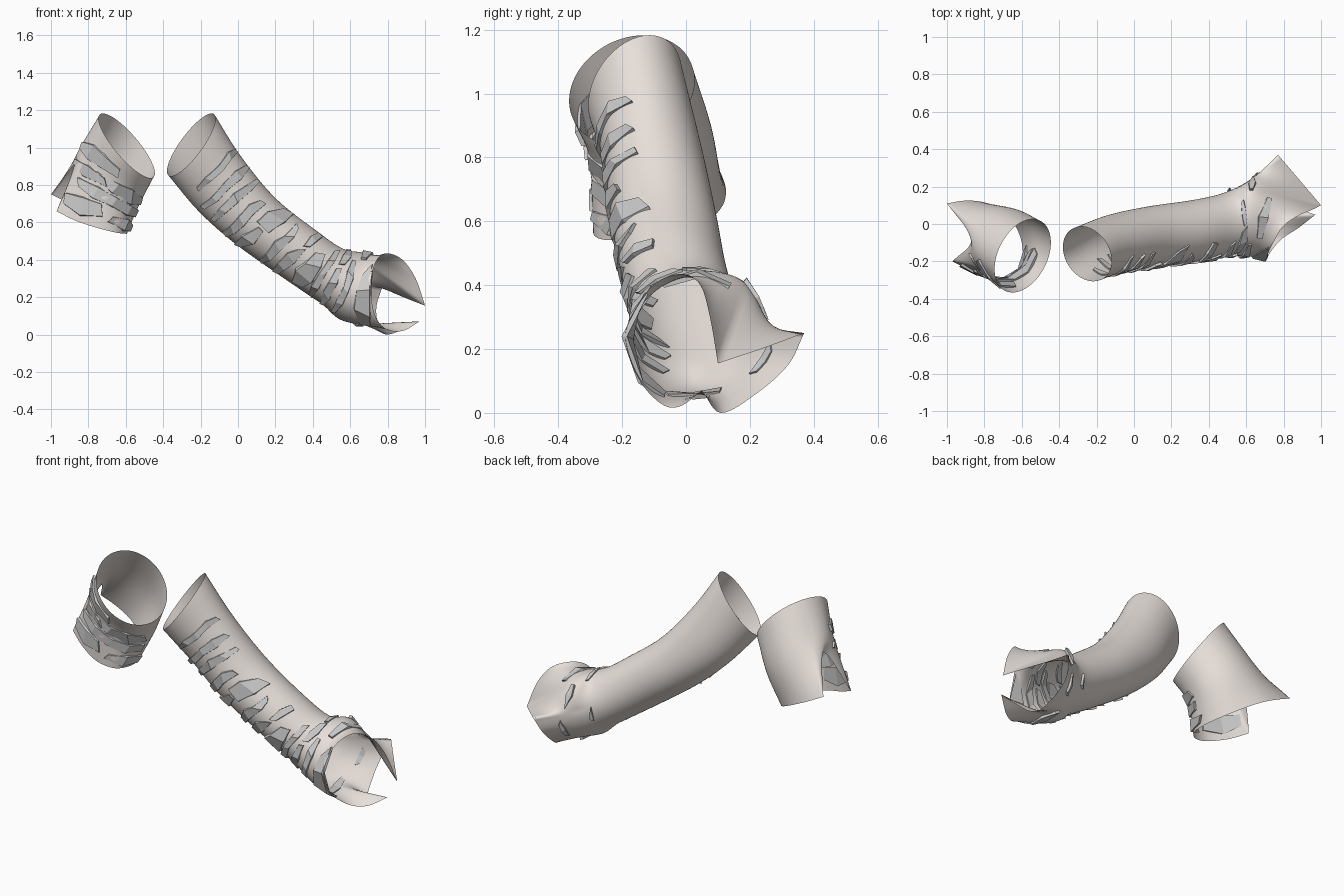
import bpy, bmesh, math, random
from mathutils import Vector as V

if "Cube" in bpy.data.objects:
    bpy.data.objects.remove(bpy.data.objects["Cube"])

random.seed(4)


def catmull(p0, p1, p2, p3, t):
    return 0.5 * (2 * p1 + (p2 - p0) * t + (2 * p0 - 5 * p1 + 4 * p2 - p3) * t * t
                  + (3 * p1 - p0 - 3 * p2 + p3) * t ** 3)


def ellipse(c, front, side):
    c, front, side = V(c), V(front), V(side)
    return lambda a: c + front * math.cos(a) + side * math.sin(a)


def rim(pts, corners):
    """Closed curve through evenly spread points, sharp at the corner indices."""
    pts = [V(p) for p in pts]
    n = len(pts)

    def f(a):
        u = (a / math.tau % 1) * n
        i = int(u + 1e-6) % n
        p0, p1, p2, p3 = [pts[(i + k) % n] for k in (-1, 0, 1, 2)]
        if i in corners:
            p0 = 2 * p1 - p2
        if (i + 1) % n in corners:
            p3 = 2 * p2 - p1
        return catmull(p0, p1, p2, p3, max(0, u - int(u + 1e-6)))
    return f


def surface(rings):
    """Smooth loft through the rings: point at (s, angle)."""
    m = len(rings) - 1

    def f(s, a):
        s = min(max(s, 0), m)
        i = min(int(s), m - 1)
        p1, p2 = rings[i](a), rings[i + 1](a)
        p0 = rings[i - 1](a) if i > 0 else 2 * p1 - p2
        p3 = rings[i + 2](a) if i + 2 <= m else 2 * p2 - p1
        return catmull(p0, p1, p2, p3, s - i)
    return f


def add_object(name, bm):
    bmesh.ops.recalc_face_normals(bm, faces=bm.faces)
    me = bpy.data.meshes.new(name)
    bm.to_mesh(me)
    bm.free()
    ob = bpy.data.objects.new(name, me)
    bpy.context.collection.objects.link(ob)
    return ob


cloth = bpy.data.materials.new("pale_cloth")
cloth.diffuse_color = (.80, .74, .70, 1)
cloth.use_nodes = True
cloth.node_tree.nodes["Principled BSDF"].inputs["Base Color"].default_value = cloth.diffuse_color


def sleeve(name, f, m):
    bm = bmesh.new()
    n, rows = 96, m * 8
    g = [[bm.verts.new(f(m * r / rows, math.tau * k / n)) for k in range(n)]
         for r in range(rows + 1)]
    for r in range(rows):
        for k in range(n):
            bm.faces.new((g[r][k], g[r][(k + 1) % n], g[r + 1][(k + 1) % n], g[r + 1][k]))
    for face in bm.faces:
        face.smooth = True
    add_object(name, bm).data.materials.append(cloth)


def straps(name, f, items):
    """Jagged, flat-faced strips (s, start deg, end deg, width, slant) hugging the sleeve."""
    bm = bmesh.new()
    for s, a0, a1, w, slant in items:
        seg = max(2, round(abs(a1 - a0) / 30))
        prev = None
        for k in range(seg + 1):
            t = k / seg
            a = math.radians(a0 + (a1 - a0) * t)
            mid = s + slant * (t - 0.5) + random.uniform(-.03, .03)
            taper = random.uniform(.5, .75) if k in (0, seg) else random.uniform(.85, 1.25)
            along = (f(mid + .05, a) - f(mid - .05, a)).normalized()
            around = (f(mid, a + .05) - f(mid, a - .05)).normalized()
            nrm = along.cross(around)
            p = f(mid, a)
            if nrm.dot(p - f(mid, a + math.pi)) < 0:
                nrm = -nrm
            h = along * (w * taper / 2)
            skew = around * random.uniform(-.015, .015)
            up = random.uniform(.009, .016)
            ring = [bm.verts.new(q) for q in (p - h - skew - nrm * .006, p - h * .85 - skew + nrm * up,
                                              p + h * .85 + skew + nrm * up, p + h + skew - nrm * .006)]
            if prev:
                for j in range(4):
                    bm.faces.new((prev[j], prev[(j + 1) % 4], ring[(j + 1) % 4], ring[j]))
            else:
                bm.faces.new(ring)
            prev = ring
        bm.faces.new(prev[::-1])
    add_object(name, bm)


# Long sleeve, flaring to a split cuff (sharp flap corners and a pointed lower lip)
long_rim = rim([(.71, -.19, .24), (.72, -.15, .34), (.75, -.09, .41), (.80, -.01, .435),
                (.88, .045, .40), (.95, .075, .30), (1.0, .10, .155), (.885, .235, .20),
                (.77, .37, .25), (.74, .32, .15), (.75, .22, .06), (.80, .11, .0),
                (.97, .05, .07), (.88, -.02, .02), (.79, -.08, .03), (.73, -.15, .11)],
               {6, 8, 12})
long_f = surface([
    ellipse((-.25, -.16, 1.015), (.05, -.145, -.03), (.12, .02, .165)),
    ellipse((-.10, -.105, .81), (.02, -.155, 0), (.11, 0, .15)),
    ellipse((.09, -.07, .61), (0, -.165, 0), (.11, 0, .12)),
    ellipse((.33, -.035, .43), (0, -.165, 0), (.09, 0, .125)),
    ellipse((.50, 0, .315), (0, -.172, 0), (.06, 0, .145)),
    ellipse((.635, .035, .25), (0, -.21, -.02), (.04, 0, .185)),
    long_rim])
sleeve("long_sleeve", long_f, 6)
straps("long_sleeve_straps", long_f, [
    (.72, -42, 65, .045, .2), (1.1, -58, 62, .05, .2), (1.45, -62, 65, .05, .2),
    (1.8, -70, 35, .055, .1), (2.15, -70, -5, .07, .1), (2.27, 0, 65, .13, .15),
    (2.6, -70, 45, .05, .1), (2.9, -70, 10, .06, .1), (3.05, 20, 65, .05, .1),
    (3.35, -60, 25, .11, .1), (3.75, -70, 55, .045, .15), (4.1, -70, 20, .05, .1),
    (4.25, 30, 78, .05, .1), (4.55, -65, 50, .04, .1), (5.4, -58, 32, .1, .1),
    # cuff top, back and underside
    (5.1, 60, 120, .05, .2), (4.3, 85, 125, .03, 0), (4.9, 135, 170, .04, .2),
    (5.3, 195, 220, .03, 0), (5.2, 250, 300, .04, .1), (4.2, 185, 205, .03, .1)])

# Short sleeve with an arched notch on its outer side
short_rim = rim([(-.75, -.29, .57), (-.87, -.25, .61), (-.97, -.20, .66), (-.87, -.08, .91),
                 (-1.0, .11, .75), (-.90, .125, .70), (-.80, .115, .65), (-.71, .07, .60),
                 (-.64, 0, .56), (-.60, -.10, .54), (-.60, -.20, .54), (-.65, -.27, .545)],
                {2, 4})
short_f = surface([
    ellipse((-.595, -.17, 1.01), (-.04, -.195, -.05), (-.145, -.02, .165)),
    ellipse((-.69, -.11, .84), (0, -.195, -.03), (-.165, -.02, .14)),
    short_rim])
sleeve("short_sleeve", short_f, 2)
straps("short_sleeve_straps", short_f, [
    (.65, -10, 75, .08, .3), (.95, -75, 20, .07, .2), (1.15, 5, 75, .06, .2),
    (1.35, -75, 45, .07, .1), (1.7, 0, 56, .09, .1), (1.75, -80, -15, .06, 0)])
